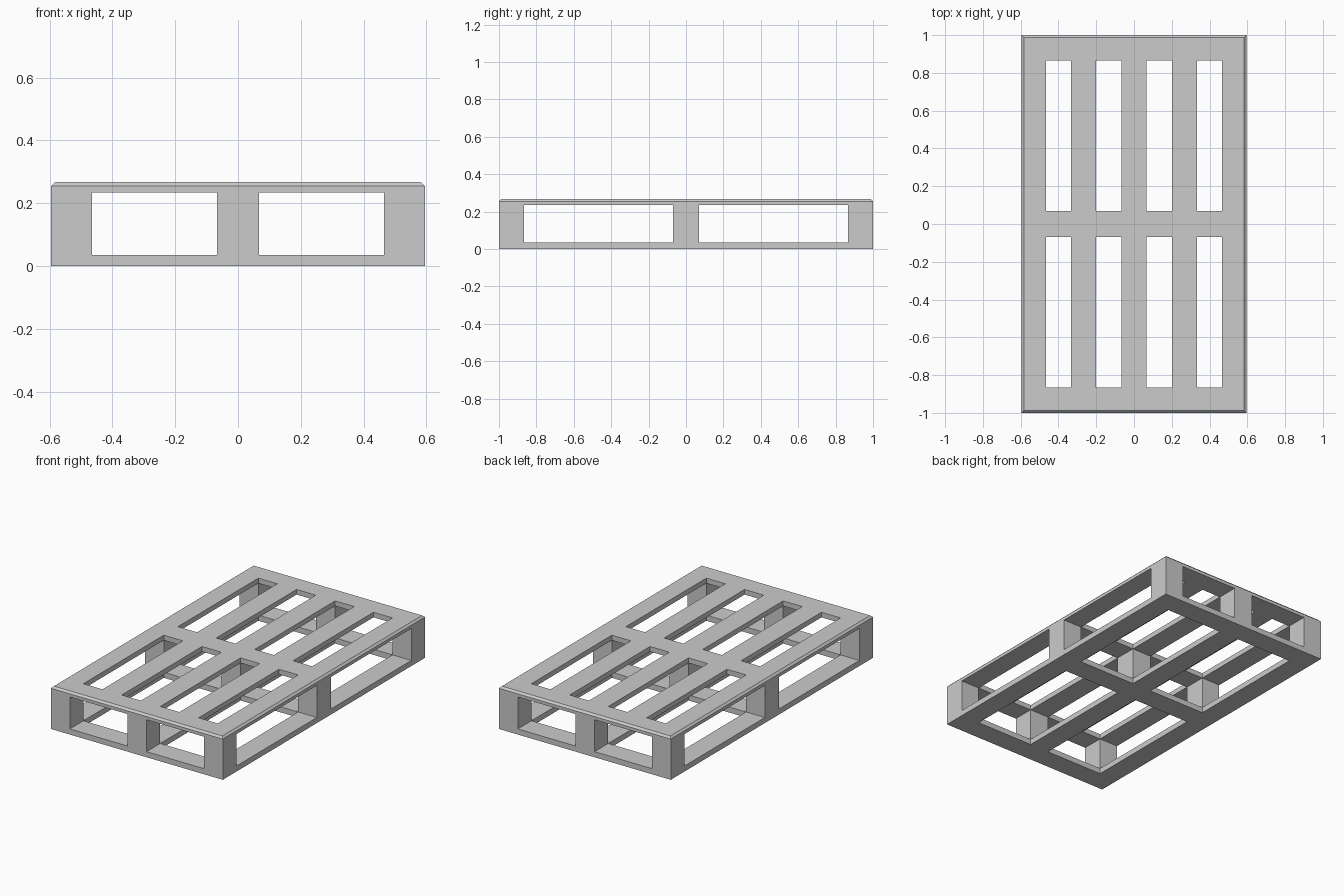
import bpy, bmesh, math

if "Cube" in bpy.data.objects:
    bpy.data.objects.remove(bpy.data.objects["Cube"])

# Plan and height cut lines of the pallet
W, L, H = 0.595, 1.0, 0.267
CH = 0.012
half_x = [0.067, 0.2, 0.333, 0.465, W]
half_y = [0.07, 0.865, L]
xs = [-v for v in reversed(half_x)] + half_x
ys = [-v for v in reversed(half_y)] + half_y
zs = [0, 0.035, 0.235, H - CH, H]


def solid(i, j, k):
    """True where a grid cell is filled with material."""
    if not (0 <= i < len(xs) - 1 and 0 <= j < len(ys) - 1 and 0 <= k < len(zs) - 1):
        return False
    row = j in (0, 2, 4)           # end and centre cross boards
    column = i in (0, 4, 8)        # side and centre runners
    if k == 0:                     # lower frame with four openings
        return row or column
    if k == 1:                     # nine spacer blocks
        return row and column
    return row or i % 2 == 0       # slotted top deck


# Skin of the filled cells, as one continuous moulded shell
bm = bmesh.new()
verts = {}


def vert(p):
    if p not in verts:
        x, y, z = xs[p[0]], ys[p[1]], zs[p[2]]
        if p[2] == len(zs) - 1:    # chamfered top rim
            x = max(-W + CH, min(W - CH, x))
            y = max(-L + CH, min(L - CH, y))
        verts[p] = bm.verts.new((x, y, z))
    return verts[p]


for i in range(len(xs) - 1):
    for j in range(len(ys) - 1):
        for k in range(len(zs) - 1):
            if not solid(i, j, k):
                continue
            for axis in range(3):
                for side in (0, 1):
                    near = [i, j, k]
                    near[axis] += 2 * side - 1
                    if solid(*near):
                        continue
                    u, v = (axis + 1) % 3, (axis + 2) % 3
                    ring = []
                    for a, b in ((0, 0), (1, 0), (1, 1), (0, 1)):
                        p = [i, j, k]
                        p[axis] += side
                        p[u] += a
                        p[v] += b
                        ring.append(vert(tuple(p)))
                    bm.faces.new(ring if side else ring[::-1])

mesh = bpy.data.meshes.new("pallet")
bm.to_mesh(mesh)
bm.free()
bpy.context.collection.objects.link(bpy.data.objects.new("pallet", mesh))
